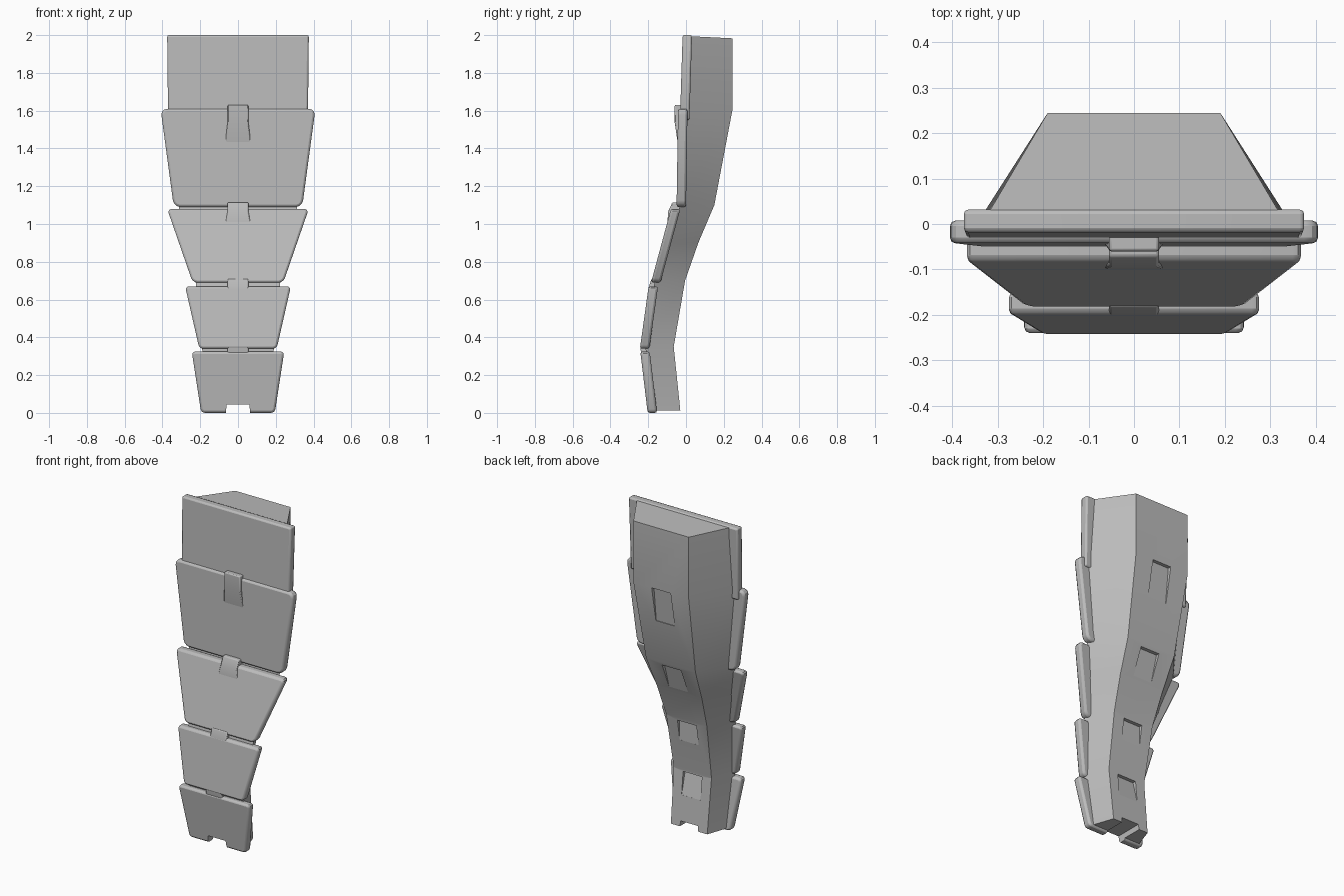
import bpy, bmesh, math

cube = bpy.data.objects.get("Cube")
if cube:
    bpy.data.objects.remove(cube, do_unlink=True)

grey = bpy.data.materials.new("plain grey")
grey.use_nodes = True
grey.diffuse_color = (0.5, 0.5, 0.5, 1)
grey.node_tree.nodes["Principled BSDF"].inputs["Base Color"].default_value = (0.5, 0.5, 0.5, 1)


def finish(name, bm, bevel=0.0, helper=False):
    bmesh.ops.recalc_face_normals(bm, faces=bm.faces)
    mesh = bpy.data.meshes.new(name)
    bm.to_mesh(mesh)
    bm.free()
    mesh.materials.append(grey)
    ob = bpy.data.objects.new(name, mesh)
    bpy.context.collection.objects.link(ob)
    if helper:
        ob.hide_render = True
        ob.hide_set(True)
        ob.display_type = 'WIRE'
        return ob
    if bevel:
        mod = ob.modifiers.new("Soft edges", 'BEVEL')
        mod.width, mod.segments, mod.angle_limit = bevel, 2, math.radians(40)
    bpy.ops.object.select_all(action='DESELECT')
    ob.select_set(True)
    bpy.context.view_layer.objects.active = ob
    bpy.ops.object.shade_smooth_by_angle(angle=math.radians(32))
    return ob


def loft(rings):
    """Skin a list of equal rings and cap both ends."""
    bm = bmesh.new()
    loops = [[bm.verts.new(p) for p in ring] for ring in rings]
    n = len(loops[0])
    for a, b in zip(loops, loops[1:]):
        for i in range(n):
            j = (i + 1) % n
            bm.faces.new((a[i], a[j], b[j], b[i]))
    bm.faces.new(loops[0])
    bm.faces.new(loops[-1])
    return bm


def trapezoid(z, front, back, wide, narrow, tilt=0.0):
    return [(-wide, front, z), (wide, front, z),
            (narrow, back, z - tilt), (-narrow, back, z - tilt)]


def cut(target, cutter):
    mod = target.modifiers.new("Cut", 'BOOLEAN')
    mod.operation, mod.solver, mod.object = 'DIFFERENCE', 'EXACT', cutter


# Tapered limb core
core = finish("limb_core", loft([
    trapezoid(0.012, -0.175, -0.03, 0.175, 0.125),
    trapezoid(0.35, -0.215, -0.065, 0.19, 0.13),
    trapezoid(0.70, -0.165, -0.005, 0.225, 0.14),
    trapezoid(0.90, -0.105, 0.065, 0.275, 0.155),
    trapezoid(1.10, -0.03, 0.15, 0.315, 0.17),
    trapezoid(1.60, -0.005, 0.245, 0.35, 0.19),
    trapezoid(1.995, 0.0, 0.245, 0.335, 0.19, 0.012)]))


# Front plates: z, front y and half width at the bottom, then the top
def plate(name, low, high, thick, corner):
    bm = loft([trapezoid(z, y, y + thick, w, w) for z, y, w in (low, high)])
    edges = [e for e in bm.edges
             if abs(e.verts[0].co.y - e.verts[1].co.y) > thick * 0.9
             and abs(e.verts[0].co.z - e.verts[1].co.z) < 0.01]
    bmesh.ops.bevel(bm, geom=edges, offset=corner, segments=3, profile=0.5, affect='EDGES')
    return finish(name, bm, 0.012)


plate("top_plate", (1.55, -0.032, 0.37), (2.0, -0.018, 0.375), 0.05, 0.01)
plate("upper_plate", (1.09, -0.05, 0.34), (1.61, -0.042, 0.41), 0.05, 0.035)
plate("middle_plate", (0.69, -0.185, 0.24), (1.08, -0.08, 0.375), 0.05, 0.025)
plate("lower_plate", (0.34, -0.244, 0.205), (0.67, -0.198, 0.28), 0.05, 0.02)
foot = plate("end_plate", (0.0, -0.203, 0.195), (0.325, -0.242, 0.245), 0.05, 0.02)


# Raised clips bridging each joint, fading into the plate below
def clip(name, top, y_top, drop, y_low, proud):
    half = 0.055
    rings = [[(-w, y, z), (w, y, z), (w, y + 0.06, z), (-w, y + 0.06, z)]
             for z, y, w in ((top - drop, y_low + 0.004, half + 0.015),
                             (top - drop * 0.4, (y_top + y_low) / 2 - proud, half),
                             (top, y_top, half))]
    finish(name, loft(rings), 0.006)


clip("upper_clip", 1.63, -0.06, 0.22, -0.045, 0.008)
clip("middle_clip", 1.115, -0.072, 0.12, -0.104, 0.006)
clip("lower_clip", 0.71, -0.182, 0.12, -0.208, 0.004)
clip("end_clip", 0.36, -0.242, 0.12, -0.23, 0.002)

# Shallow wedge recesses down the back, one under each joint
for i, (z, y, z2, y2) in enumerate([(1.60, 0.245, 1.38, 0.199), (1.08, 0.1415, 0.92, 0.0735),
                                    (0.68, -0.0085, 0.55, -0.031), (0.34, -0.064, 0.2, -0.05)]):
    rings = [[(x, y - 0.022, z), (x, y + 0.05, z), (x, y2 + 0.05, z2), (x, y2, z2)]
             for x in (-0.065, 0.065)]
    cut(core, finish("back_recess_cutter_%d" % (i + 1), loft(rings), helper=True))

# Notch through the lower end
notch = finish("end_notch_cutter", loft([
    trapezoid(-0.05, -0.4, 0.1, 0.07, 0.07),
    trapezoid(0.045, -0.4, 0.1, 0.06, 0.06)]), helper=True)
cut(core, notch)
cut(foot, notch)
